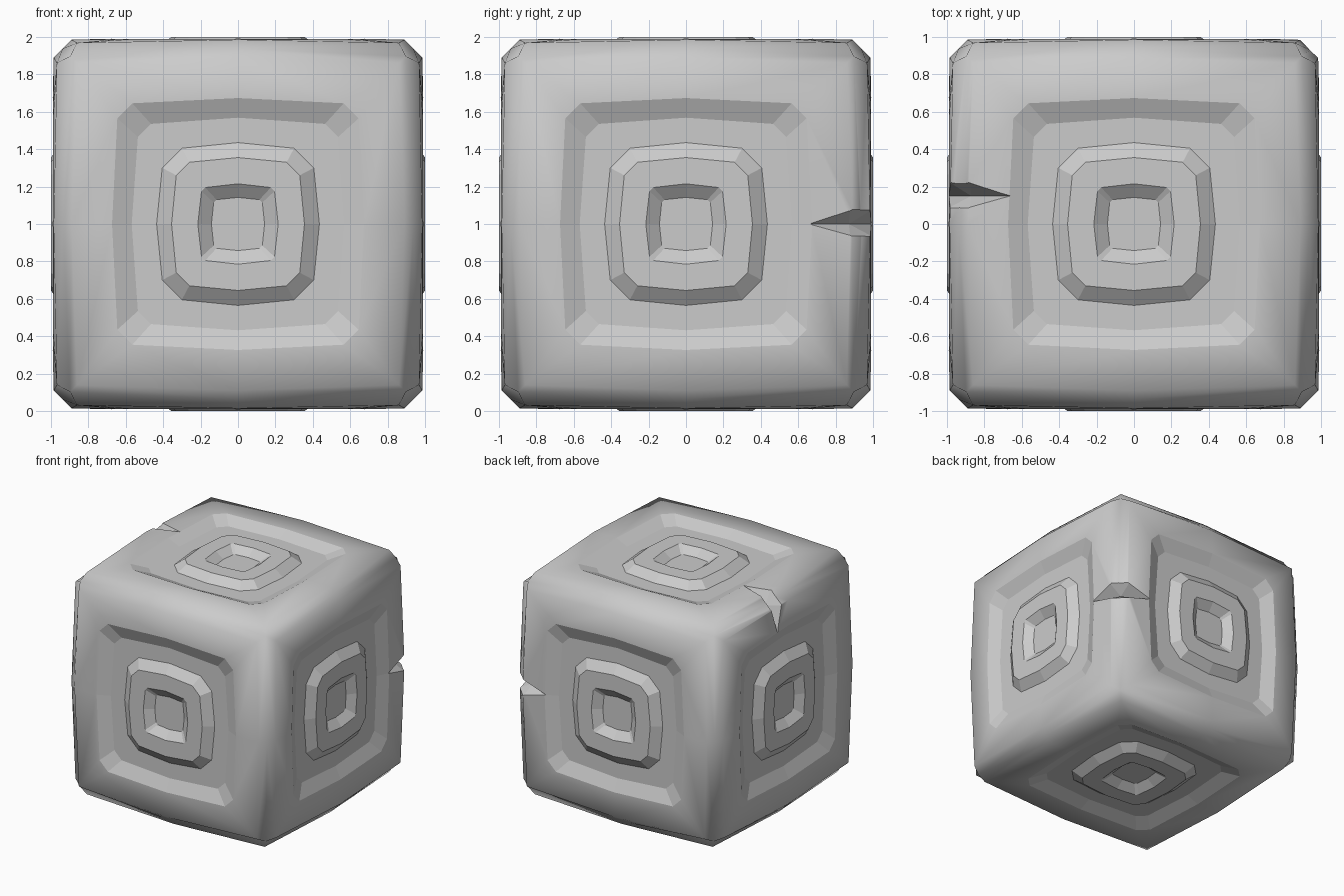
import bpy, bmesh
from mathutils import Vector

if "Cube" in bpy.data.objects:
    bpy.data.objects.remove(bpy.data.objects["Cube"])

# Face rings, from shared cube edge to centre:
# (mid radius, corner long, corner short, mid height, corner height)
RINGS = [
    (0.937, 0.897, 0.897, 0.937, 0.897),  # shared edge line
    (0.89, 0.86, 0.86, 0.985, 0.968),     # chamfer edge
    (0.673, 0.645, 0.565, 0.99, 0.988),   # outer lip of the groove
    (0.568, 0.535, 0.465, 0.942, 0.942),  # groove floor, outside
    (0.435, 0.405, 0.30, 0.942, 0.942),   # groove floor, inside
    (0.355, 0.33, 0.26, 1.0, 1.0),        # raised band, outside
    (0.215, 0.195, 0.175, 1.0, 1.0),      # raised band, inside
    (0.142, 0.13, 0.115, 0.945, 0.945),   # centre recess
]


def ring_points(mid, a, b, hm, hc):
    pts = []
    for k in range(4):
        for u, v, h in ((mid, 0, hm), (a, b, hc), (b, a, hc)):
            for _ in range(k):
                u, v = -v, u
            pts.append((u, v, h))
    return pts


def place(p, axis, sign):
    q = [0, 0, 0]
    q[(axis + 1) % 3], q[(axis + 2) % 3], q[axis] = p[0], p[1], p[2] * sign
    return Vector(q) + Vector((0, 0, 1))


def finish(bm, name):
    bmesh.ops.recalc_face_normals(bm, faces=bm.faces[:])
    me = bpy.data.meshes.new(name)
    bm.to_mesh(me)
    bm.free()
    ob = bpy.data.objects.new(name, me)
    bpy.context.collection.objects.link(ob)
    return ob


# Carved block: the same stepped panel on all six sides, welded at the edges
bm = bmesh.new()
for axis in range(3):
    for sign in (-1, 1):
        loops = [[bm.verts.new(place(p, axis, sign)) for p in ring_points(*r)]
                 for r in RINGS]
        for i in range(len(loops) - 1):
            for j in range(12):
                k = (j + 1) % 12
                f = bm.faces.new((loops[i][j], loops[i][k],
                                  loops[i + 1][k], loops[i + 1][j]))
                f.smooth = i < 2   # rounded frame, crisp carving
        bm.faces.new(loops[-1])
bmesh.ops.remove_doubles(bm, verts=bm.verts[:], dist=0.001)
block = finish(bm, "stone_block")


# Chips: V-shaped cutters across an edge
def chip(name, to_world):
    local = [(1.0, 0.64, 0), (0.87, 0.87, 0), (0.64, 1.0, 0),
             (1.03, 0.88, 0.1), (0.88, 1.03, 0.1),
             (1.03, 0.88, -0.085), (0.88, 1.03, -0.085)]
    b = bmesh.new()
    v = [b.verts.new(to_world(*p)) for p in local]
    for idx in ((0, 1, 3), (1, 4, 3), (1, 2, 4),
                (0, 5, 1), (1, 5, 6), (1, 6, 2),
                (0, 3, 5), (3, 4, 6, 5), (2, 6, 4)):
        b.faces.new([v[i] for i in idx])
    ob = finish(b, name)
    ob.hide_render = True
    return ob


cutters = [
    chip("side_chip_cutter", lambda a, b, c: (a, b, 1 + c)),
    chip("top_chip_cutter", lambda a, b, c: (-a, 0.15 + c, 1 + b)),
]
bpy.context.view_layer.objects.active = block
for c in cutters:
    m = block.modifiers.new(c.name, 'BOOLEAN')
    m.operation = 'DIFFERENCE'
    m.solver = 'EXACT'
    m.object = c
    bpy.ops.object.modifier_apply(modifier=m.name)
for c in cutters:
    bpy.data.objects.remove(c)
